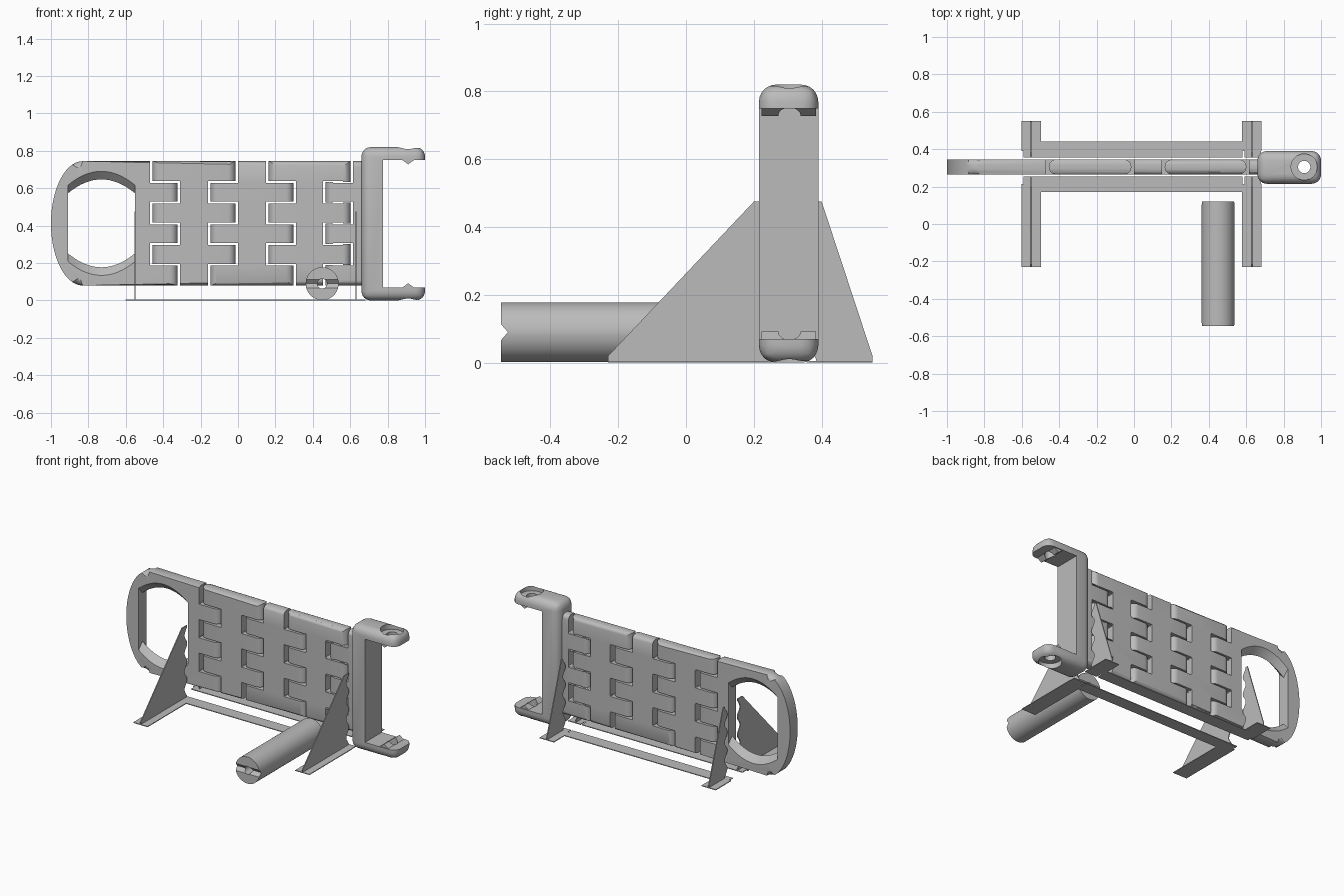
import bpy, bmesh
from math import sin, cos, pi, radians
from mathutils import Vector

cube = bpy.data.objects.get("Cube")
if cube:
    bpy.data.objects.remove(cube, do_unlink=True)

GREY = (0.5, 0.5, 0.5, 1)
grey = bpy.data.materials.new("plain grey")
grey.use_nodes = True
grey.diffuse_color = GREY
grey.node_tree.nodes["Principled BSDF"].inputs["Base Color"].default_value = GREY

YC, HALF = 0.305, 0.04       # strap centre line and half thickness
ZLOW, ZHIGH = 0.08, 0.745    # strap bottom and top
ZMID = (ZLOW + ZHIGH) / 2


def finish(bm, name):
    bmesh.ops.recalc_face_normals(bm, faces=bm.faces)
    mesh = bpy.data.meshes.new(name)
    bm.to_mesh(mesh)
    bm.free()
    mesh.materials.append(grey)
    ob = bpy.data.objects.new(name, mesh)
    bpy.context.collection.objects.link(ob)
    return ob


def prism(bm, points, axis, lo, hi):
    """Extrude a 2D outline along an axis; returns its rim edges."""
    place = {"x": lambda a, b, t: (t, a, b),
             "y": lambda a, b, t: (a, t, b),
             "z": lambda a, b, t: (a, b, t)}[axis]
    rings = [[bm.verts.new(place(a, b, t)) for a, b in points] for t in (lo, hi)]
    caps = [bm.faces.new(r) for r in rings]
    n = len(points)
    for i in range(n):
        j = (i + 1) % n
        bm.faces.new((rings[0][i], rings[0][j], rings[1][j], rings[1][i]))
    return [e for f in caps for e in f.edges]


def box(bm, x0, x1, y0, y1, z0, z1):
    return prism(bm, [(x0, y0), (x1, y0), (x1, y1), (x0, y1)], "z", z0, z1)


def circle(a, b, r, n=40):
    return [(a + r * cos(2 * pi * i / n), b + r * sin(2 * pi * i / n)) for i in range(n)]


def activate(ob):
    bpy.ops.object.select_all(action="DESELECT")
    ob.select_set(True)
    bpy.context.view_layer.objects.active = ob


def boolean(ob, bm, operation="DIFFERENCE"):
    tool = finish(bm, "cutter")
    tool.hide_render = True
    mod = ob.modifiers.new("cut", "BOOLEAN")
    mod.operation, mod.object, mod.solver = operation, tool, "EXACT"
    mod.use_self = True
    activate(ob)
    bpy.ops.object.modifier_apply(modifier=mod.name)
    bpy.data.objects.remove(tool, do_unlink=True)


def smooth(ob):
    activate(ob)
    bpy.ops.object.shade_smooth_by_angle(angle=radians(35))


# Strap: one rounded slab with an elliptical handle end
bm = bmesh.new()
outline = [(-0.83 - 0.17 * sin(pi * i / 28), ZMID + (ZHIGH - ZMID) * cos(pi * i / 28))
           for i in range(29)]
outline += [(0.7, ZLOW), (0.7, ZHIGH)]
rim = prism(bm, outline, "y", YC - HALF, YC + HALF)
bmesh.ops.bevel(bm, geom=rim, offset=0.032, segments=5, profile=0.5,
                affect="EDGES", clamp_overlap=True)
strap = finish(bm, "hinged_strap")

# Handle opening: straight sides, arched ends flaring towards both faces
bm = bmesh.new()
rings = []
for y, top in ((-0.06, 0.30), (0, 0.235), (0.06, 0.30)):
    loop = []
    for side in (1, -1):
        for i in range(17):
            u = side * (1 - i / 8)
            loop.append(bm.verts.new((-0.73 + 0.18 * u, YC + y,
                                      ZMID + side * (top - 0.075 * u * u))))
    rings.append(loop)
bm.faces.new(rings[0])
bm.faces.new(rings[2])
for a, b in zip(rings, rings[1:]):
    for i in range(len(a)):
        j = (i + 1) % len(a)
        bm.faces.new((a[i], a[j], b[j], b[i]))
boolean(strap, bm)

# Hinge joints: six interleaved knuckles with rounded tips
BANDS = 6
PITCH = (ZHIGH - ZLOW) / BANDS
TIP, WALL = 0.066, 0.081
for k, xc in enumerate((-0.39, -0.08, 0.23, 0.535)):
    bm = bmesh.new()
    for b in range(BANDS):
        d = 1 if (b + k) % 2 == 0 else -1
        gap = [(xc + d * WALL, YC - 0.06), (xc + d * WALL, YC + 0.06),
               (xc + d * (TIP - HALF), YC + 0.06)]
        gap += [(xc + d * (TIP - HALF + HALF * sin(pi * i / 12)),
                 YC + HALF * cos(pi * i / 12)) for i in range(13)]
        gap.append((xc + d * (TIP - HALF), YC - 0.06))
        z0 = ZLOW + b * PITCH - (0.05 if b == 0 else 0)
        z1 = ZLOW + (b + 1) * PITCH + (0.05 if b == BANDS - 1 else 0)
        prism(bm, gap, "z", z0, z1)
    for b in range(1, BANDS):
        z = ZLOW + b * PITCH
        box(bm, xc - 0.08, xc + 0.08, YC - 0.07, YC + 0.07, z - 0.005, z + 0.005)
    boolean(strap, bm)
smooth(strap)

# End bracket: rounded block opened into a C shape
bm = bmesh.new()
box(bm, 0.66, 1.0, 0.215, 0.39, 0, 0.82)
bmesh.ops.bevel(bm, geom=bm.edges[:], offset=0.05, segments=6, profile=0.5, affect="EDGES")
bracket = finish(bm, "end_bracket")
bm = bmesh.new()
box(bm, 0.775, 1.1, 0.1, 0.5, 0.07, 0.75)
boolean(bracket, bm)

# Locating ridges inside the arms
bm = bmesh.new()
for face, tip in ((0.07, 0.092), (0.75, 0.728)):
    back = face + (face - tip) * 0.5
    prism(bm, [(0.88, back), (0.88, face), (0.91, tip), (0.94, face), (0.94, back)],
          "y", 0.222, 0.383)
boolean(bracket, bm, "UNION")

# Screw holes and recesses for the heads
for r, z0, z1 in ((0.033, -0.1, 0.9), (0.07, 0.785, 0.9), (0.07, -0.1, 0.035)):
    bm = bmesh.new()
    prism(bm, circle(0.91, YC, r), "z", z0, z1)
    boolean(bracket, bm)
smooth(bracket)

# Loose grip rod with a bore and a V groove at each end
RX, RZ = 0.45, 0.09
bm = bmesh.new()
prism(bm, circle(RX, RZ, 0.088, 64), "y", -0.545, 0.12)
rod = finish(bm, "grip_rod")
bm = bmesh.new()
prism(bm, circle(RX, RZ, 0.026, 24), "y", -0.7, 0.3)
boolean(rod, bm)
for end, out in ((-0.545, -1), (0.12, 1)):
    bm = bmesh.new()
    prism(bm, [(end + out * 0.02, RZ - 0.046), (end - out * 0.02, RZ),
               (end + out * 0.02, RZ + 0.046)], "x", RX - 0.2, RX + 0.2)
    boolean(rod, bm)
smooth(rod)


# Thin upright fins whose inner edges wave along the strap
def fin(name, x, outer, top, inner):
    wave = []
    for i in range(33):
        t = i / 32
        wave.append((inner + 0.014 * cos(8 * pi * t), 0.475 * (1 - t)))
    bm = bmesh.new()
    prism(bm, [(outer, 0), (outer, 0.02), (top, 0.475)] + wave, "x", x - 0.003, x + 0.003)
    finish(name=name, bm=bm)


for side, x in (("right", -0.55), ("left", 0.63)):
    fin("front_fin_" + side, x, -0.23, 0.2, 0.238)
    fin("back_fin_" + side, x, 0.55, 0.4, 0.372)
    # Feet under the fins
    bm = bmesh.new()
    box(bm, x - 0.052, x + 0.052, -0.23, 0.215, 0, 0.005)
    box(bm, x - 0.052, x + 0.052, 0.39, 0.55, 0, 0.005)
    box(bm, x - 0.04, x + 0.05, 0.215, 0.255, 0, 0.005)
    box(bm, x - 0.04, x + 0.05, 0.355, 0.39, 0, 0.005)
    finish(bm, "foot_" + side)

# Long base strips joining the feet
for name, y0, y1 in (("front", 0.172, 0.255), ("back", 0.355, 0.44)):
    bm = bmesh.new()
    box(bm, -0.5, 0.58, y0, y1, 0, 0.005)
    finish(bm, "base_strip_" + name)
